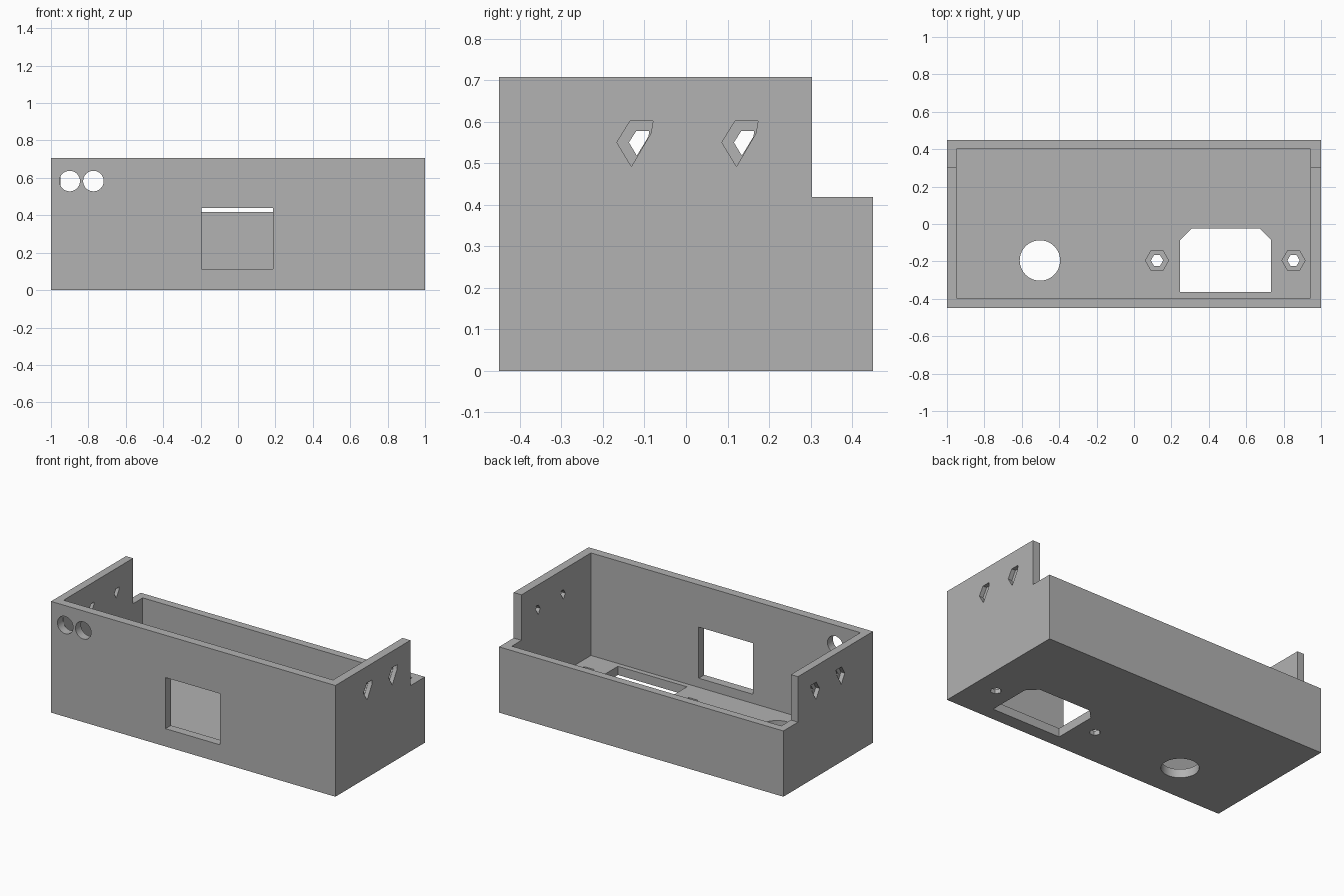
import bpy, bmesh, math
from mathutils import Vector

if "Cube" in bpy.data.objects:
    bpy.data.objects.remove(bpy.data.objects["Cube"], do_unlink=True)

grey = bpy.data.materials.new("plain grey")
grey.use_nodes = True
colour = (0.445, 0.445, 0.445, 1)
grey.diffuse_color = colour
grey.node_tree.nodes["Principled BSDF"].inputs["Base Color"].default_value = colour


def prism(name, outline, axis, low, high):
    """Extrude a 2D outline along an axis; the outline uses the other two axes in order."""
    def place(p, d):
        v = list(p)
        v.insert("xyz".index(axis), d)
        return Vector(v)
    bm = bmesh.new()
    face = bm.faces.new([bm.verts.new(place(p, low)) for p in outline])
    ext = bmesh.ops.extrude_face_region(bm, geom=[face])
    top = [g for g in ext["geom"] if isinstance(g, bmesh.types.BMVert)]
    shift = place((0, 0), high - low)
    bmesh.ops.translate(bm, verts=top, vec=shift)
    bmesh.ops.recalc_face_normals(bm, faces=bm.faces)
    mesh = bpy.data.meshes.new(name)
    bm.to_mesh(mesh)
    bm.free()
    mesh.materials.append(grey)
    obj = bpy.data.objects.new(name, mesh)
    bpy.context.collection.objects.link(obj)
    return obj


def rect(a0, b0, a1, b1):
    return [(a0, b0), (a1, b0), (a1, b1), (a0, b1)]


def ring(a, b, r, sides):
    step = math.tau / sides
    return [(a + r * math.cos(i * step), b + r * math.sin(i * step)) for i in range(sides)]


# Solid body with the lowered back
case = prism("enclosure_case", [(-0.45, 0), (0.45, 0), (0.45, 0.418), (0.303, 0.418),
                                (0.303, 0.707), (-0.45, 0.707)], "x", -1, 1)


def cut(outline, axis, low, high):
    cutter = prism("cutter", outline, axis, low, high)
    mod = case.modifiers.new("cut", "BOOLEAN")
    mod.operation = "DIFFERENCE"
    mod.solver = "EXACT"
    mod.object = cutter
    bpy.context.view_layer.objects.active = case
    bpy.ops.object.modifier_apply(modifier=mod.name)
    bpy.data.objects.remove(cutter, do_unlink=True)


# Open cavity above the floor
floor = 0.055
cut(rect(-0.95, -0.395, 0.945, 0.4), "z", floor, 1)

# Front window and pair of round holes
cut(rect(-0.195, 0.113, 0.187, 0.438), "y", -0.6, -0.3)
for x in (-0.9, -0.773):
    cut(ring(x, 0.583, 0.055, 32), "y", -0.6, -0.394)

# Floor openings: round hole and chamfered socket cutout
cut(ring(-0.503, -0.195, 0.108, 48), "z", -0.1, 0.1)
cut([(0.247, -0.363), (0.733, -0.363), (0.733, -0.085), (0.673, -0.025),
     (0.307, -0.025), (0.247, -0.085)], "z", -0.1, 0.1)

# Screw holes with nut pockets in the floor
for x in (0.123, 0.853):
    cut(ring(x, -0.195, 0.033, 6), "z", -0.1, 0.1)
    cut(ring(x, -0.195, 0.062, 6), "z", 0.028, 0.1)

# Screw holes with outer pockets in both end walls
pocket = [(-0.04, 0), (-0.008, 0.052), (0.047, 0.052), (0.042, 0.022), (-0.005, -0.058)]
hole = [(-0.011, 0), (0.007, 0.028), (0.038, 0.028), (0.036, 0.014), (0.008, -0.032)]
for side in (-1, 1):
    for y in (-0.1265, 0.1265):
        for shape, inner in ((hole, 0.9), (pocket, 0.973)):
            points = [(y + a, 0.55 + b) for a, b in shape]
            low, high = sorted((side * inner, side * 1.1))
            cut(points, "x", low, high)

# Flat faces with smooth round holes
bpy.ops.object.select_all(action="DESELECT")
case.select_set(True)
bpy.context.view_layer.objects.active = case
bpy.ops.object.shade_smooth_by_angle(angle=math.radians(25))
